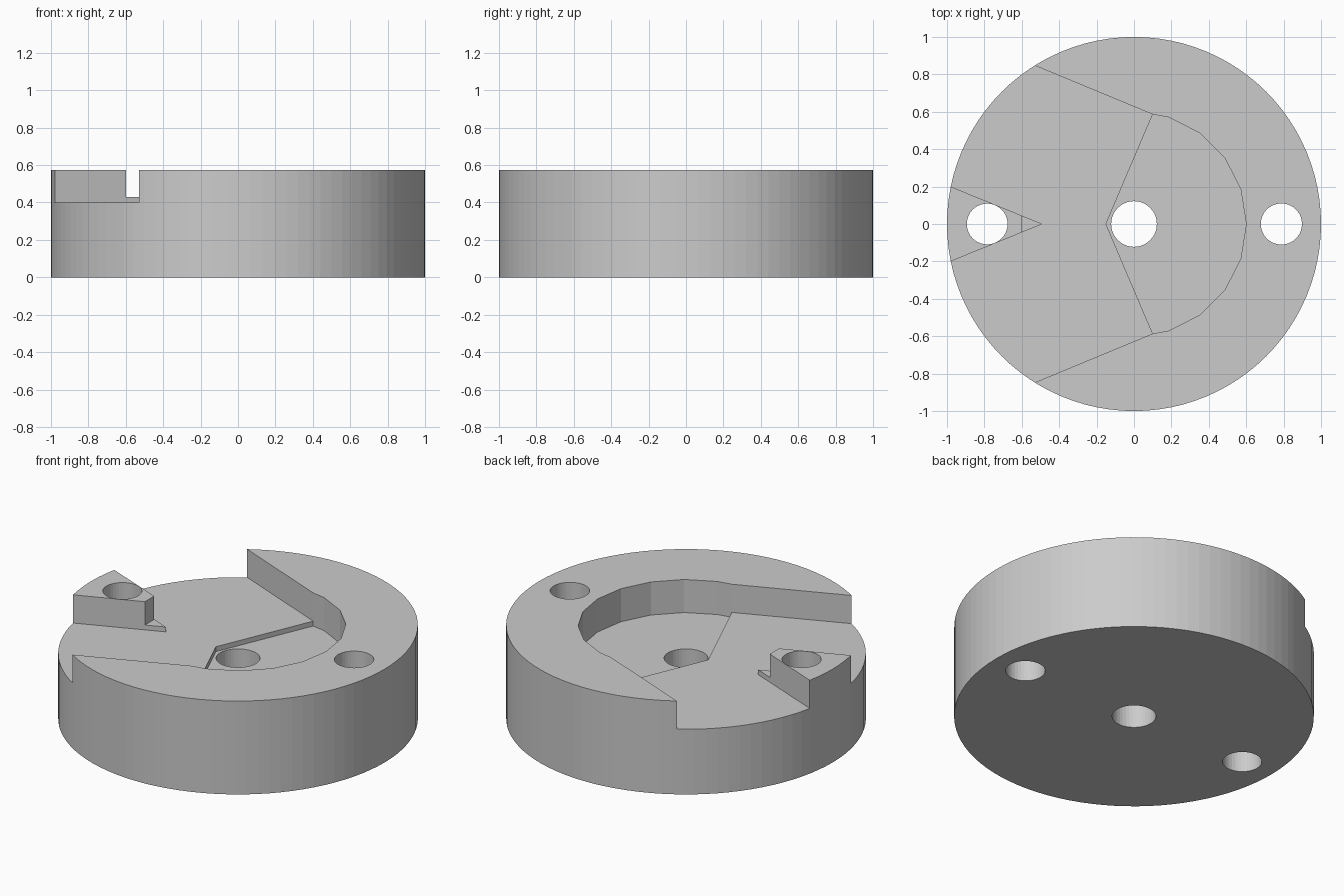
import bpy, bmesh
from math import cos, sin, pi, radians

cube = bpy.data.objects.get("Cube")
if cube:
    bpy.data.objects.remove(cube, do_unlink=True)

HEIGHT, FLOOR, RECESS, TIP = 0.573, 0.40, 0.37, 0.43
ABOVE = 0.8

metal = bpy.data.materials.new("plain grey")
metal.use_nodes = True
GREY = (0.6, 0.6, 0.6, 1)
metal.diffuse_color = GREY
metal.node_tree.nodes["Principled BSDF"].inputs["Base Color"].default_value = GREY


def circle(x, radius, sides):
    return [(x + radius * cos(2 * pi * i / sides), radius * sin(2 * pi * i / sides))
            for i in range(sides)]


def prism(name, outline, bottom, top):
    """Extrude a flat outline upward between two heights."""
    bm = bmesh.new()
    face = bm.faces.new([bm.verts.new((x, y, bottom)) for x, y in outline])
    walls = bmesh.ops.extrude_face_region(bm, geom=[face])
    verts = [v for v in walls["geom"] if isinstance(v, bmesh.types.BMVert)]
    bmesh.ops.translate(bm, verts=verts, vec=(0, 0, top - bottom))
    bmesh.ops.recalc_face_normals(bm, faces=bm.faces)
    mesh = bpy.data.meshes.new(name)
    bm.to_mesh(mesh)
    bm.free()
    mesh.materials.append(metal)
    obj = bpy.data.objects.new(name, mesh)
    bpy.context.collection.objects.link(obj)
    return obj


# Round body
body = prism("slotted_disc", circle(0, 1, 96), 0, HEIGHT)

# Rounded end shared by the channel and the deeper recess
corner = (0.1, 0.586)
arc = [(0.6 * cos(radians(a)), 0.6 * sin(radians(a))) for a in range(72, -73, -18)]
pocket_end = [corner] + arc + [(corner[0], -corner[1])]

# Flared channel that leaves a pointed prong standing
channel = pocket_end + [(-1.1, -1.083), (-1.1, -0.249), (-0.49, 0),
                        (-1.1, 0.249), (-1.1, 1.083)]
recess = pocket_end + [(-0.15, 0)]
prong_tip = [(-0.6, -0.1), (-0.45, -0.1), (-0.45, 0.1), (-0.6, 0.1)]

cutters = [
    prism("channel_cutter", channel, FLOOR, ABOVE),
    prism("recess_cutter", recess, RECESS, ABOVE),
    prism("prong_tip_cutter", prong_tip, TIP, ABOVE),
]

# Through holes: centre bore and two pin holes
for name, x, radius in (("bore", 0, 0.122), ("prong_hole", -0.785, 0.109),
                        ("pin_hole", 0.788, 0.11)):
    cutters.append(prism(name + "_cutter", circle(x, radius, 40), -0.2, ABOVE))

for cutter in cutters:
    cutter.hide_render = True
    cut = body.modifiers.new(cutter.name, "BOOLEAN")
    cut.operation = "DIFFERENCE"
    cut.solver = "EXACT"
    cut.object = cutter

# Bake the cuts and drop the cutters
graph = bpy.context.evaluated_depsgraph_get()
result = bpy.data.meshes.new_from_object(body.evaluated_get(graph))
body.modifiers.clear()
body.data = result
for cutter in cutters:
    bpy.data.objects.remove(cutter, do_unlink=True)
